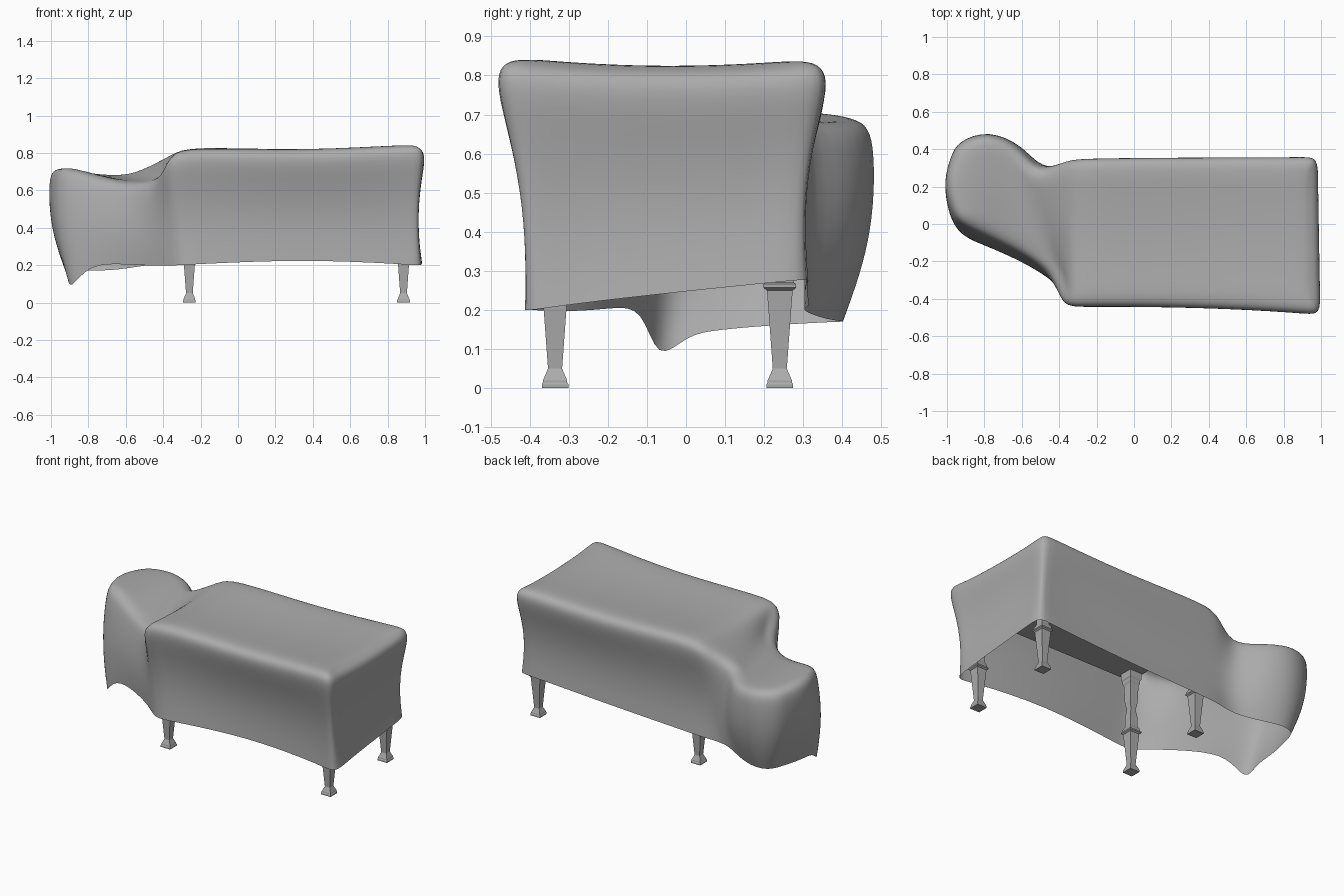
import bpy, bmesh, math
from mathutils import Vector

if "Cube" in bpy.data.objects:
    bpy.data.objects.remove(bpy.data.objects["Cube"])

V = Vector

# Mid grey shared by all parts
GREY = bpy.data.materials.new("mid_grey")
GREY.diffuse_color = (.41, .41, .41, 1)
GREY.use_nodes = True
GREY.node_tree.nodes["Principled BSDF"].inputs["Base Color"].default_value = GREY.diffuse_color


def finish(bm, name, smooth):
    bmesh.ops.recalc_face_normals(bm, faces=bm.faces)
    me = bpy.data.meshes.new(name)
    bm.to_mesh(me)
    bm.free()
    me.materials.append(GREY)
    for p in me.polygons:
        p.use_smooth = smooth
    ob = bpy.data.objects.new(name, me)
    bpy.context.collection.objects.link(ob)
    return ob


# Draped cloth stations, left to right:
# front edge xyz, back edge xyz
EDGES = [
    ((-.95, .00, .725), (-.945, .44, .70)),
    ((-.82, -.06, .695), (-.78, .505, .69)),
    ((-.61, -.16, .635), (-.60, .42, .68)),
    ((-.43, -.27, .66), (-.51, .275, .70)),
    ((-.395, -.455, .80), (-.36, .35, .80)),
    ((-.27, -.45, .835), (-.27, .36, .84)),
    ((.35, -.455, .815), (.35, .365, .815)),
    ((.90, -.485, .85), (.90, .365, .845)),
    ((1.005, -.50, .84), (.99, .37, .835)),
]
# hem under each station: front xyz, back xyz
HEMS = [
    ((-.90, -.075, .06), (-.87, .385, .17)),
    ((-.80, -.11, .21), (-.78, .415, .17)),
    ((-.60, -.19, .205), (-.63, .36, .175)),
    ((-.43, -.29, .195), (-.50, .29, .20)),
    ((-.31, -.41, .20), (-.36, .315, .21)),
    ((-.23, -.41, .205), (-.25, .315, .215)),
    ((.35, -.37, .232), (.35, .31, .24)),
    ((.90, -.405, .205), (.90, .31, .275)),
    ((.985, -.425, .195), (.975, .32, .28)),
]
N, M = len(EDGES) - 1, 6


def edge(i, j):
    t = j / M
    p = V(EDGES[i][0]).lerp(V(EDGES[i][1]), t)
    if i == 0:
        p.x -= .065 * math.sin(math.pi * t)
        p.z += .008 * math.sin(math.pi * t)
    if i > 3:
        p.z -= .018 * math.sin(math.pi * t)
    return p


def hem(i, j):
    t = j / M
    a, b = V(HEMS[i][0]), V(HEMS[i][1])
    p = a.lerp(b, t)
    p.z = a.z + (b.z - a.z) * t ** (.2 if i == 0 else .85)
    if i == 0:
        p.x -= .03 * math.sin(math.pi * t)
    return p


def build_cloth():
    loop = [(i, 0) for i in range(N + 1)] + [(N, j) for j in range(1, M + 1)]
    loop += [(i, M) for i in range(N - 1, -1, -1)] + [(0, j) for j in range(M - 1, 0, -1)]
    K = len(loop)
    outs = []
    for k in range(K):
        c = edge(*loop[k])
        d = (edge(*loop[(k + 1) % K]) - c).normalized() + (c - edge(*loop[k - 1])).normalized()
        outs.append(V((d.y, -d.x, 0)).normalized())
    bm = bmesh.new()
    # top surface
    rim = {loop[k]: edge(*loop[k]) - outs[k] * .07 for k in range(K)}
    grid = {}
    for i in range(N + 1):
        for j in range(M + 1):
            p = rim.get((i, j))
            if p is None:
                p = rim[i, 0].lerp(rim[i, M], j / M)
                p.z = edge(i, j).z
            grid[i, j] = bm.verts.new(p)
    for i in range(N):
        for j in range(M):
            bm.faces.new((grid[i, j], grid[i + 1, j], grid[i + 1, j + 1], grid[i, j + 1]))
    # rounded shoulder and hanging sides
    rings = [[grid[c] for c in loop]]
    for inset, drop in ((.02, .015), (0, .065)):
        rings.append([bm.verts.new(edge(*c) - o * inset - V((0, 0, drop))) for c, o in zip(loop, outs)])
    for f in (.28, .55, .8, 1):
        ring = []
        for c, o in zip(loop, outs):
            i, j = c
            p = (edge(i, j) - V((0, 0, .065))).lerp(hem(i, j), f)
            pull = -.035 if i > 3 else (.035 if (i < 3 and j > 0) else .02)
            ring.append(bm.verts.new(p + o * pull * math.sin(math.pi * f)))
        rings.append(ring)
    for a, b in zip(rings, rings[1:]):
        for k in range(K):
            l = (k + 1) % K
            bm.faces.new((a[k], b[k], b[l], a[l]))
    ob = finish(bm, "draped_cloth", True)
    sub = ob.modifiers.new("soften", 'SUBSURF')
    sub.levels = sub.render_levels = 2


build_cloth()

# Square turned legs: half width, height
LEG = [(.034, 0), (.034, .01), (.031, .015), (.031, .02), (.018, .05), (.029, .2), (.033, .25),
       (.042, .257), (.042, .266), (.036, .27), (.036, .28), (.026, .3), (.026, .36), (.018, .41),
       (.026, .46), (.03, .57), (.036, .585), (.036, .6), (.042, .61), (.042, .65)]


def build_leg(name, x, y):
    bm = bmesh.new()
    rings = [[bm.verts.new((x + sx * w, y + sy * w, z)) for sx, sy in ((-1, -1), (1, -1), (1, 1), (-1, 1))]
             for w, z in LEG]
    for a, b in zip(rings, rings[1:]):
        for k in range(4):
            l = (k + 1) % 4
            bm.faces.new((a[k], a[l], b[l], b[k]))
    bm.faces.new(rings[0])
    bm.faces.new(rings[-1])
    finish(bm, name, False)


for side, x in (("left", -.26), ("right", .885)):
    build_leg("front_leg_" + side, x, -.335)
    build_leg("back_leg_" + side, x, .24)

# Table top hidden under the cloth
bm = bmesh.new()
bmesh.ops.create_cube(bm, size=1)
for v in bm.verts:
    v.co = (.31 + v.co.x * 1.24, -.05 + v.co.y * .70, .715 + v.co.z * .13)
finish(bm, "table_top", False)
